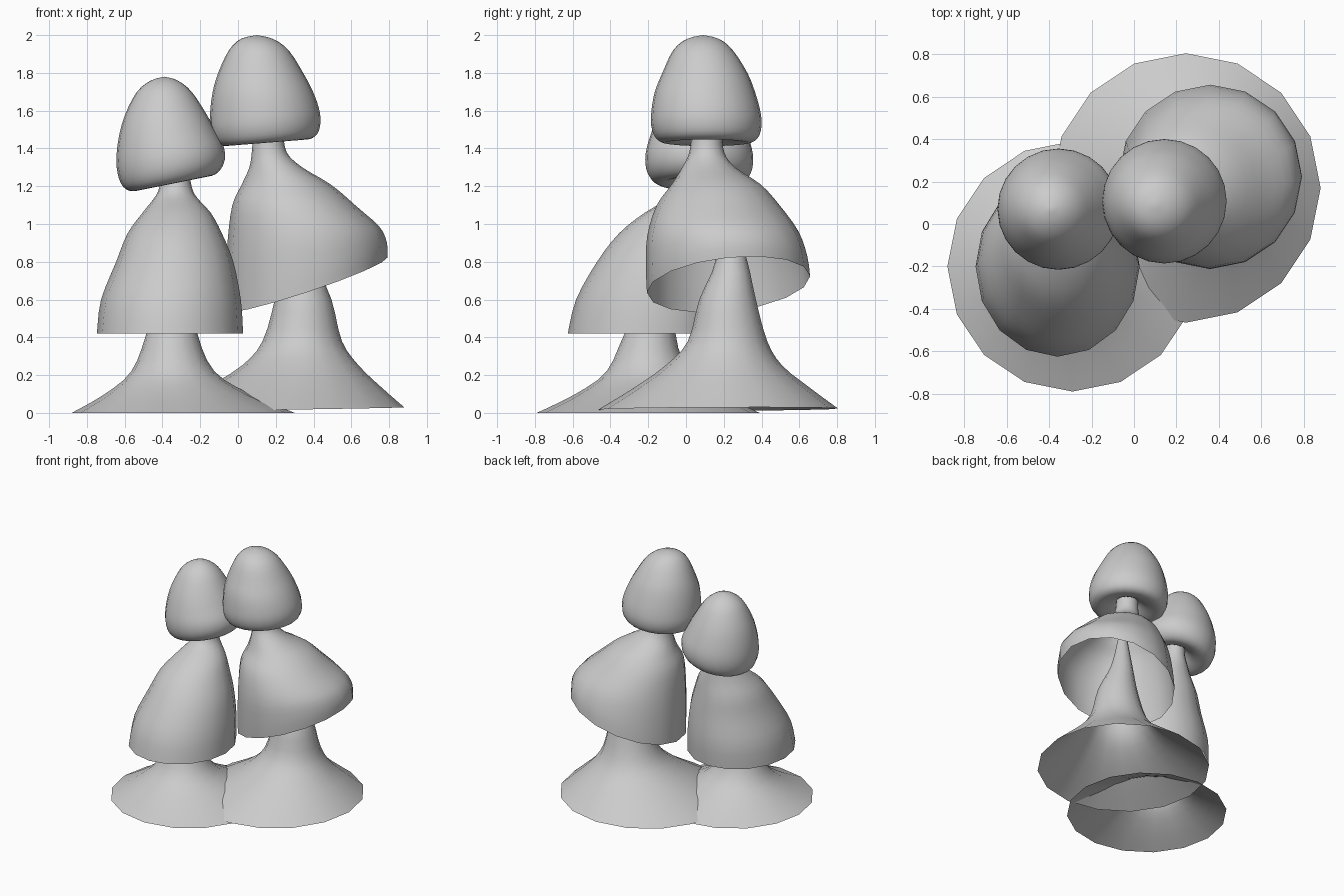
import bpy, bmesh, math


def spline(a, b, c, d, t):
    return [0.5 * (2 * q + (r - p) * t + (2 * p - 5 * q + 4 * r - s) * t * t
                   + (3 * q - p - 3 * r + s) * t ** 3) for p, q, r, s in zip(a, b, c, d)]


def loft(name, keys, sides=16, steps=3, stretch=1.0):
    """Rings: centre x, y, z, radius, slope along x, slope along y."""
    rings = []
    for i in range(len(keys) - 1):
        p = [keys[max(0, min(len(keys) - 1, i + k))] for k in (-1, 0, 1, 2)]
        rings += [spline(*p, s / steps) for s in range(steps)]
    rings.append(keys[-1])
    bm = bmesh.new()
    loops = []
    for x, y, z, r, a, b in rings:
        loop = []
        for k in range(sides):
            t = math.tau * k / sides
            dx, dy = r * math.cos(t), r * stretch * math.sin(t)
            loop.append(bm.verts.new((x + dx, y + dy, z + a * dx + b * dy)))
        loops.append(loop)
    for lo, hi in zip(loops, loops[1:]):
        for k in range(sides):
            n = (k + 1) % sides
            bm.faces.new((lo[k], lo[n], hi[n], hi[k]))
    bmesh.ops.remove_doubles(bm, verts=bm.verts, dist=0.0005)
    bmesh.ops.recalc_face_normals(bm, faces=bm.faces)
    for f in bm.faces:
        f.smooth = True
    mesh = bpy.data.meshes.new(name)
    bm.to_mesh(mesh)
    bm.free()
    ob = bpy.data.objects.new(name, mesh)
    bpy.context.collection.objects.link(ob)
    return ob


# flared bases with a tapering stem inside the skirt
loft("left_base", [
    (-.29, -.20, 0, .59, 0, 0), (-.32, -.20, .10, .385, 0, 0),
    (-.345, -.20, .22, .22, 0, 0), (-.35, -.19, .42, .135, 0, 0),
    (-.34, -.10, .70, .075, 0, 0), (-.33, .02, 1.0, .03, 0, 0)])
loft("right_base", [
    (.245, .17, .02, .635, .015, .005), (.29, .19, .13, .47, .01, 0),
    (.33, .20, .25, .31, 0, 0), (.34, .22, .38, .21, 0, 0),
    (.345, .22, .60, .15, 0, 0), (.32, .24, .82, .08, 0, 0),
    (.27, .19, 1.12, .03, 0, 0)])

# open bell-shaped middle tiers
loft("left_skirt", [
    (-.36, -.20, .42, .387, 0, 0), (-.355, -.175, .60, .37, 0, 0),
    (-.335, -.13, .80, .31, 0, 0), (-.335, -.08, .95, .25, 0, 0),
    (-.325, -.02, 1.06, .18, 0, 0), (-.33, .05, 1.15, .105, 0, 0),
    (-.33, .065, 1.22, .08, 0, 0), (-.33, .07, 1.29, .075, 0, 0)], stretch=1.1)
loft("right_skirt", [
    (.36, .225, .68, .432, .33, .10), (.36, .215, .80, .427, .25, .07),
    (.345, .195, .95, .40, .10, .03), (.295, .17, 1.10, .325, 0, 0),
    (.255, .16, 1.21, .235, 0, 0), (.20, .12, 1.30, .14, 0, 0),
    (.165, .11, 1.38, .092, 0, 0), (.16, .11, 1.49, .08, 0, 0)])

# egg-shaped caps with rolled-in undersides
loft("left_cap", [
    (-.39, .07, 1.78, 0, 0, 0), (-.39, .07, 1.76, .07, 0, 0),
    (-.39, .07, 1.70, .145, 0, 0), (-.385, .07, 1.58, .215, .03, 0),
    (-.375, .07, 1.47, .258, .08, 0), (-.36, .07, 1.37, .284, .14, 0),
    (-.35, .07, 1.29, .28, .18, 0), (-.345, .07, 1.235, .25, .2, 0),
    (-.34, .07, 1.215, .20, .2, 0), (-.335, .07, 1.235, .13, .2, 0),
    (-.33, .07, 1.28, .075, .1, 0)], sides=24)
loft("right_cap", [
    (.10, .09, 2.0, 0, 0, 0), (.10, .09, 1.98, .085, 0, 0),
    (.11, .09, 1.92, .158, 0, 0), (.12, .10, 1.80, .225, 0, 0),
    (.13, .10, 1.70, .265, .02, 0), (.14, .105, 1.60, .288, .05, 0),
    (.145, .108, 1.52, .292, .07, 0), (.15, .11, 1.455, .27, .08, 0),
    (.15, .11, 1.43, .22, .08, 0), (.155, .11, 1.45, .14, .08, 0),
    (.16, .11, 1.49, .078, 0, 0)], sides=24)
